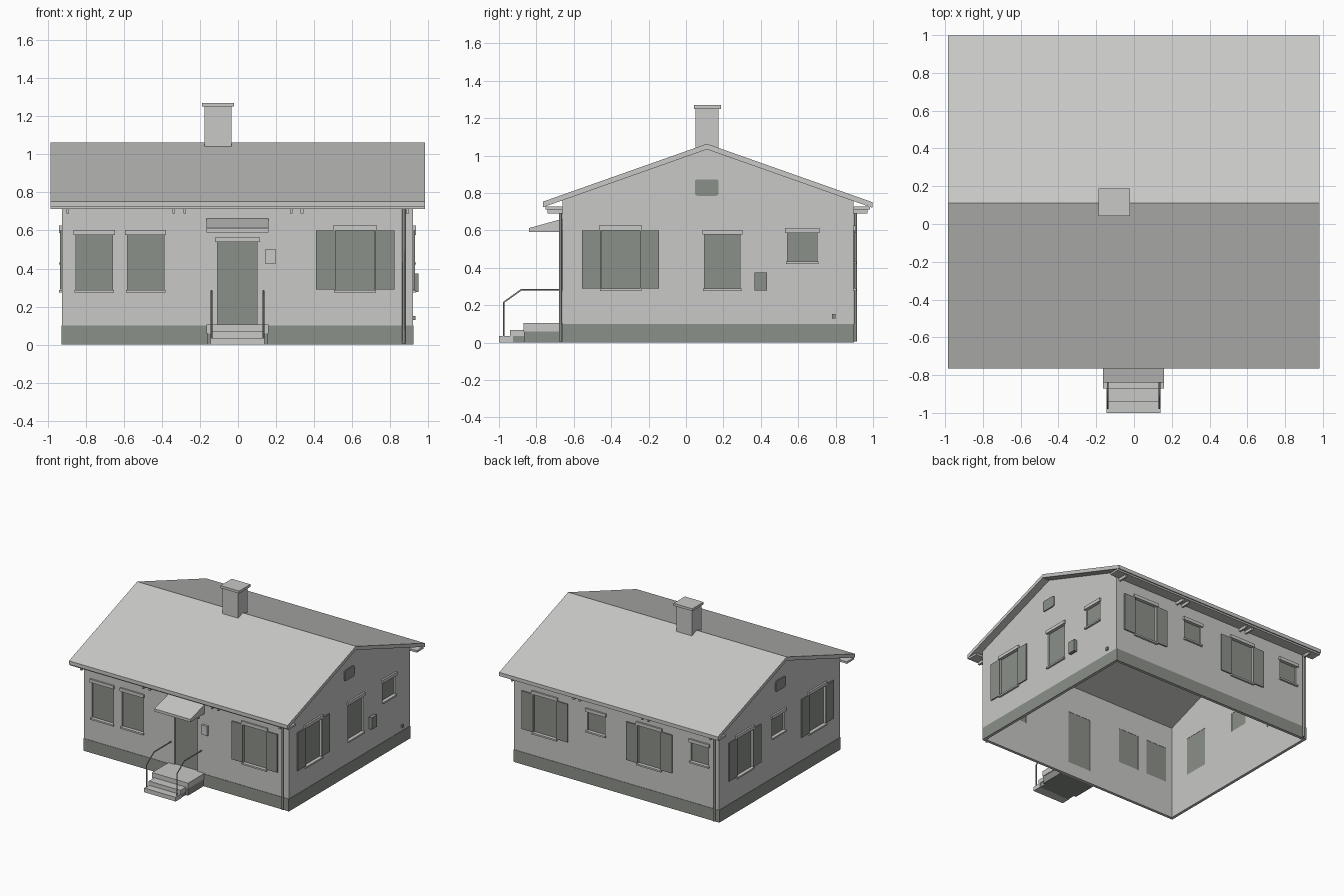
import bpy, bmesh
from mathutils import Vector

cube = bpy.data.objects.get("Cube")
if cube:
    bpy.data.objects.remove(cube, do_unlink=True)


def material(name, color):
    m = bpy.data.materials.new(name)
    m.use_nodes = True
    m.diffuse_color = color
    m.node_tree.nodes["Principled BSDF"].inputs["Base Color"].default_value = color
    return m


LIGHT = material("light_grey", (0.58, 0.58, 0.57, 1))
DARK = material("dark_grey", (0.26, 0.28, 0.25, 1))

# Outer wall planes and ridge
X0, X1, Y0, Y1 = -0.925, 0.92, -0.66, 0.895
RIDGE_Y, SLOPE, WALL = 0.112, 0.353, 0.02


def finish(name, bm, mat):
    bmesh.ops.recalc_face_normals(bm, faces=bm.faces)
    me = bpy.data.meshes.new(name)
    bm.to_mesh(me)
    bm.free()
    me.materials.append(mat)
    ob = bpy.data.objects.new(name, me)
    bpy.context.collection.objects.link(ob)
    return ob


def add_box(bm, lo, hi):
    size = [b - a for a, b in zip(lo, hi)]
    verts = bmesh.ops.create_cube(bm, size=1)["verts"]
    bmesh.ops.scale(bm, vec=size, verts=verts)
    bmesh.ops.translate(bm, vec=(Vector(lo) + Vector(hi)) / 2, verts=verts)


def box(name, lo, hi, mat=LIGHT):
    bm = bmesh.new()
    add_box(bm, lo, hi)
    return finish(name, bm, mat)


def prism(name, profile, xa, xb, mat=LIGHT):
    """Extrude a (y, z) profile along x."""
    bm = bmesh.new()
    face = bm.faces.new([bm.verts.new((xa, y, z)) for y, z in profile])
    new = bmesh.ops.extrude_face_region(bm, geom=[face])["geom"]
    bmesh.ops.translate(bm, vec=(xb - xa, 0, 0),
                        verts=[v for v in new if isinstance(v, bmesh.types.BMVert)])
    return finish(name, bm, mat)


def tube(name, points, radius, mat=DARK):
    cu = bpy.data.curves.new(name, "CURVE")
    cu.dimensions = "3D"
    cu.bevel_depth, cu.bevel_resolution, cu.use_fill_caps = radius, 1, True
    sp = cu.splines.new("POLY")
    sp.points.add(len(points) - 1)
    for p, co in zip(sp.points, points):
        p.co = (*co, 1)
    cu.materials.append(mat)
    ob = bpy.data.objects.new(name, cu)
    bpy.context.collection.objects.link(ob)
    return ob


def span(side, u, z, d):
    """Corners of a box on a wall: u along it, d outwards from it."""
    if side in ("front", "back"):
        y = sorted((Y0 - d[0], Y0 - d[1]) if side == "front" else (Y1 + d[0], Y1 + d[1]))
        return (u[0], y[0], z[0]), (u[1], y[1], z[1])
    x = sorted((X0 - d[0], X0 - d[1]) if side == "left" else (X1 + d[0], X1 + d[1]))
    return (x[0], u[0], z[0]), (x[1], u[1], z[1])


def on_wall(name, side, u, z, d, mat=LIGHT):
    return box(f"{side}_{name}", *span(side, u, z, d), mat)


def roof_z(y, top):
    return top - SLOPE * abs(y - RIDGE_Y)


def cut(target, cutter):
    mod = target.modifiers.new("cut", "BOOLEAN")
    mod.object, mod.operation, mod.solver = cutter, "DIFFERENCE", "EXACT"
    dg = bpy.context.evaluated_depsgraph_get()
    mesh = bpy.data.meshes.new_from_object(target.evaluated_get(dg))
    target.modifiers.clear()
    target.data = mesh
    bpy.data.objects.remove(cutter, do_unlink=True)


# Hollow walls, open at the bottom
walls = prism("walls", [(Y0, 0), (Y1, 0), (Y1, roof_z(Y1, 1.036)), (RIDGE_Y, 1.036),
                        (Y0, roof_z(Y0, 1.036))], X0, X1)
cut(walls, box("hollow", (X0 + WALL, Y0 + WALL, -1), (X1 - WALL, Y1 - WALL, 2)))

# Windows: kind gives half width, bottom, top and shutters
KINDS = {
    "tall": (0.095, 0.288, 0.577, False),
    "shuttered": (0.103, 0.288, 0.60, True),
    "small": (0.079, 0.433, 0.587, False),
}
WINDOWS = [
    ("front", "tall", -0.755), ("front", "tall", -0.485), ("front", "shuttered", 0.615),
    ("right", "shuttered", -0.35), ("right", "tall", 0.195), ("right", "small", 0.622),
    ("back", "shuttered", 0.64), ("back", "small", 0.18),
    ("back", "shuttered", -0.30), ("back", "small", -0.75),
    ("left", "shuttered", 0.57), ("left", "small", 0.135), ("left", "shuttered", -0.36),
]
holes = bmesh.new()
for side, kind, c in WINDOWS:
    w, bottom, top, shutters = KINDS[kind]
    add_box(holes, *span(side, (c - w, c + w), (bottom, top), (-0.05, 0.05)))
    on_wall("window_pane", side, (c - w, c + w), (bottom, top), (-0.018, -0.012), DARK)
    on_wall("lintel", side, (c - w - 0.013, c + w + 0.013), (top, top + 0.026), (-0.01, 0.014))
    on_wall("sill", side, (c - w - 0.008, c + w + 0.008), (bottom - 0.013, bottom), (-0.01, 0.016))
    if shutters:
        for s in (-1, 1):
            u = sorted((c + s * (w + 0.001), c + s * (w + 0.103)))
            on_wall("shutter", side, u, (0.29, 0.60), (0, 0.009), DARK)

# Door
DOOR = (-0.107, 0.10)
add_box(holes, *span("front", DOOR, (0.105, 0.54), (-0.05, 0.05)))
cut(walls, finish("openings", holes, LIGHT))
on_wall("door", "front", DOOR, (0.105, 0.54), (-0.018, -0.012), DARK)
on_wall("door_lintel", "front", (-0.122, 0.115), (0.54, 0.563), (-0.01, 0.012))
prism("door_canopy", [(Y0, 0.662), (-0.84, 0.612), (-0.84, 0.59), (Y0, 0.59)], -0.165, 0.16)
on_wall("mailbox", "front", (0.145, 0.198), (0.425, 0.502), (0, 0.018))

# Plinth
for side, u in (("front", (X0, X1)), ("back", (X0, X1)), ("left", (Y0, Y1)), ("right", (Y0, Y1))):
    on_wall("plinth", side, u, (0, 0.10), (0, 0.003), DARK)

# Gable vents, rounded at the corners
for side in ("left", "right"):
    vent = on_wall("gable_vent", side, (0.047, 0.175), (0.785, 0.873), (0, 0.008), DARK)
    bm = bmesh.new()
    bm.from_mesh(vent.data)
    edges = [e for e in bm.edges if abs(e.verts[0].co.x - e.verts[1].co.x) > 0.001]
    bmesh.ops.bevel(bm, geom=edges, offset=0.016, segments=3, affect="EDGES", profile=0.5)
    bm.to_mesh(vent.data)
    bm.free()

# Fittings on the right gable
on_wall("meter_box", "right", (0.367, 0.433), (0.278, 0.374), (0, 0.028), DARK)
on_wall("tap", "right", (0.78, 0.80), (0.13, 0.152), (0, 0.012), DARK)

# Roof slab, eave boards and brackets
R0, R1, RX0, RX1 = -0.765, 0.998, -0.985, 0.982
prism("roof", [(R0, roof_z(R0, 1.063)), (RIDGE_Y, 1.063), (R1, roof_z(R1, 1.063)),
               (R1, roof_z(R1, 1.033)), (RIDGE_Y, 1.033), (R0, roof_z(R0, 1.033))], RX0, RX1)
box("front_eave_soffit", (RX0, -0.752, 0.712), (RX1, Y0, 0.728))
box("back_eave_soffit", (RX0, Y1, 0.712), (RX1, 0.983, 0.728))
for x in (-0.895, -0.337, -0.28, 0.28, 0.336, 0.89):
    box("front_eave_bracket", (x - 0.007, -0.74, 0.69), (x + 0.007, Y0, 0.715))
    box("back_eave_bracket", (x - 0.007, Y1, 0.69), (x + 0.007, 0.97, 0.715))

# Chimney
box("chimney", (-0.175, 0.052, 1.03), (-0.035, 0.175, 1.25))
box("chimney_cap", (-0.188, 0.043, 1.25), (-0.02, 0.188, 1.27))

# Entrance steps
box("landing", (-0.165, -0.87, 0.06), (0.16, Y0, 0.105))
box("landing_base", (-0.16, -0.865, 0), (0.155, Y0, 0.06), DARK)
for top, y in ((0.068, -0.94), (0.034, -1.0)):
    box("step", (-0.145, y, top - 0.034), (0.14, y + 0.075, top))
box("step_base", (-0.14, -0.93, 0), (0.135, -0.865, 0.034), DARK)

# Handrails and downpipes
for x in (-0.139, 0.134):
    tube("handrail", [(x, -0.975, 0.03), (x, -0.975, 0.215), (x, -0.88, 0.283),
                      (x, Y0, 0.283)], 0.005)
for x, y in ((0.87, Y0 - 0.012), (-0.89, Y1 + 0.012)):
    tube("downpipe", [(x, y, 0.005), (x, y, 0.715)], 0.009)
